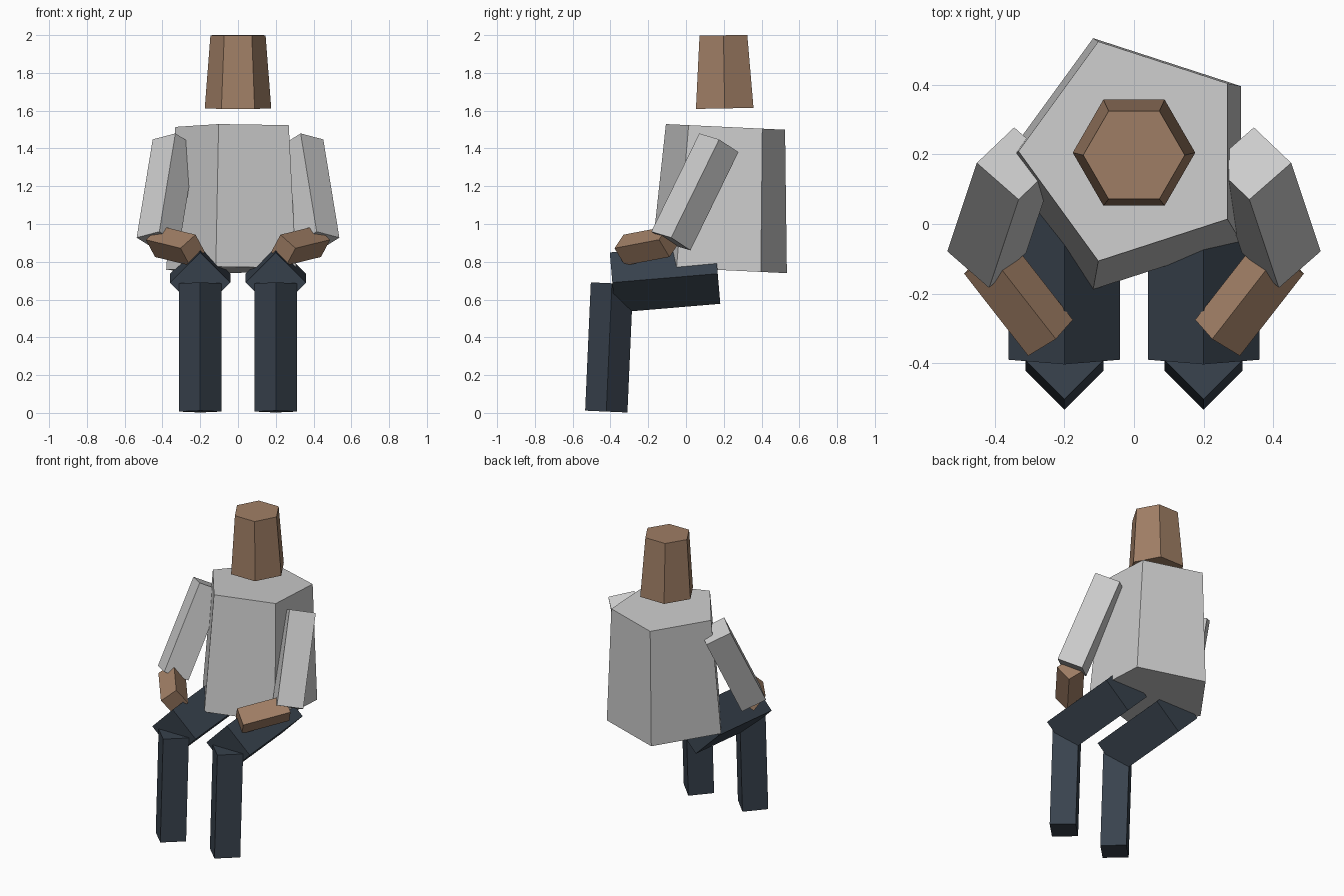
import bpy, bmesh, math
from mathutils import Vector

if "Cube" in bpy.data.objects:
    bpy.data.objects.remove(bpy.data.objects["Cube"])


def material(name, rgb):
    m = bpy.data.materials.new(name)
    m.diffuse_color = (*rgb, 1)
    m.use_nodes = True
    m.node_tree.nodes["Principled BSDF"].inputs["Base Color"].default_value = m.diffuse_color
    return m


skin = material("skin", (0.35, 0.21, 0.13))
denim = material("dark_cloth", (0.04, 0.055, 0.075))


def prism(name, sides, base, tip, r_base, r_tip, corner, mat=None):
    """Closed n-sided frustum from base to tip; first corner points along 'corner'."""
    base, tip = Vector(base), Vector(tip)
    axis = (tip - base).normalized()
    u = Vector(corner)
    u = (u - axis * u.dot(axis)).normalized()
    v = axis.cross(u)
    bm = bmesh.new()
    rings = []
    for c, r in ((base, r_base), (tip, r_tip)):
        angles = [2 * math.pi * i / sides for i in range(sides)]
        rings.append([bm.verts.new(c + r * (math.cos(a) * u + math.sin(a) * v)) for a in angles])
    low, high = rings
    bm.faces.new(low[::-1])
    bm.faces.new(high)
    for i in range(sides):
        j = (i + 1) % sides
        bm.faces.new((low[i], low[j], high[j], high[i]))
    bmesh.ops.recalc_face_normals(bm, faces=bm.faces)
    mesh = bpy.data.meshes.new(name)
    bm.to_mesh(mesh)
    bm.free()
    if mat:
        mesh.materials.append(mat)
    ob = bpy.data.objects.new(name, mesh)
    bpy.context.collection.objects.link(ob)
    return ob


# Head: six-sided, narrowing upwards
prism("head", 6, (0, 0.205, 1.612), (0, 0.198, 1.999), 0.176, 0.146, (1, 0, 0), skin)

# Torso: five-sided, leaning back slightly
prism("torso", 5, (0, 0.173, 0.757), (0, 0.209, 1.514), 0.38, 0.332, (-1, 0, 0))

# Seated limbs: four-sided bars, mirrored left and right
for side, s in (("left", -1), ("right", 1)):
    prism(side + "_upper_arm", 4, (s * 0.423, -0.08, 0.91), (s * 0.338, 0.174, 1.43),
          0.115, 0.115, (s * 0.013, 0.207, -0.10))
    prism(side + "_forearm", 4, (s * 0.424, -0.091, 0.907), (s * 0.24, -0.327, 0.862),
          0.083, 0.083, (s * 0.065, -0.051, 0.01), skin)
    prism(side + "_thigh", 4, (s * 0.2, 0.168, 0.737), (s * 0.2, -0.39, 0.69),
          0.16, 0.16, (1, 0, 0), denim)
    prism(side + "_shin", 4, (s * 0.2, -0.422, 0.007), (s * 0.2, -0.392, 0.686),
          0.112, 0.112, (1, 0, 0), denim)
